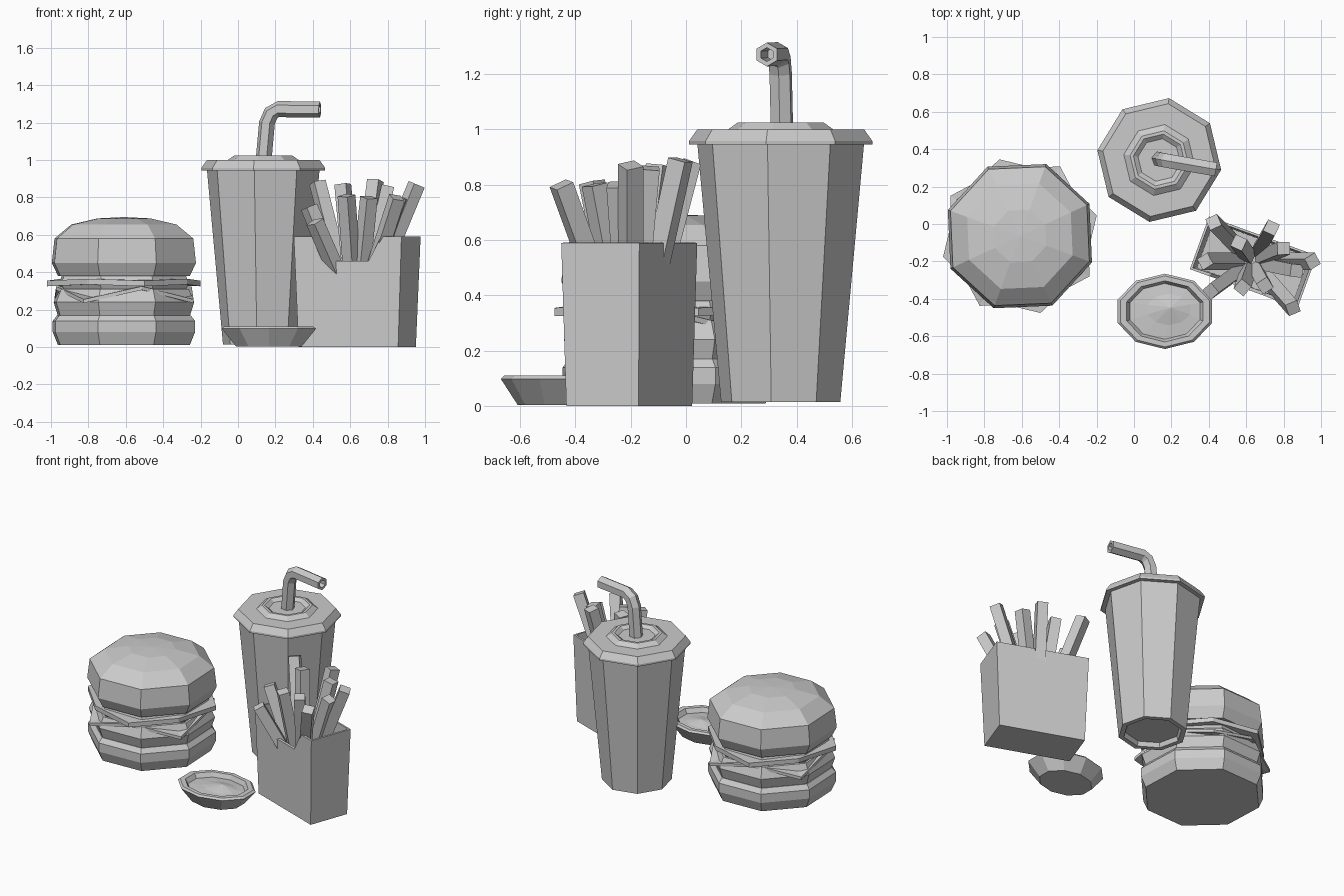
import bpy, bmesh
from math import sin, cos, pi, radians
from mathutils import Vector, Matrix

cube = bpy.data.objects.get("Cube")
if cube:
    bpy.data.objects.remove(cube)

grey = bpy.data.materials.new("plain_grey")
grey.use_nodes = True
COLOUR = (0.6, 0.6, 0.6, 1)
grey.diffuse_color = COLOUR
grey.node_tree.nodes["Principled BSDF"].inputs["Base Color"].default_value = COLOUR


def finish(name, bm):
    bmesh.ops.remove_doubles(bm, verts=bm.verts, dist=0.0005)
    bmesh.ops.recalc_face_normals(bm, faces=bm.faces)
    mesh = bpy.data.meshes.new(name)
    bm.to_mesh(mesh)
    bm.free()
    mesh.materials.append(grey)
    obj = bpy.data.objects.new(name, mesh)
    bpy.context.collection.objects.link(obj)
    return obj


def skin(name, rings):
    """Join rings of points into a closed surface with capped ends."""
    bm = bmesh.new()
    loops = [[bm.verts.new(p) for p in ring] for ring in rings]
    n = len(loops[0])
    for a, b in zip(loops, loops[1:]):
        for i in range(n):
            j = (i + 1) % n
            bm.faces.new((a[i], a[j], b[j], b[i]))
    bm.faces.new(loops[0][::-1])
    bm.faces.new(loops[-1])
    return finish(name, bm)


def ring(centre, r, z, sides, turn, squash=1):
    return [(centre[0] + r * cos(radians(turn) + 2 * pi * i / sides),
             centre[1] + r * squash * sin(radians(turn) + 2 * pi * i / sides), z)
            for i in range(sides)]


def lathe(name, centre, profile, sides, turn, squash=1):
    return skin(name, [ring(centre, r, z, sides, turn, squash) for r, z in profile])


def slice_layer(name, turn, corner, corner_z, middle, middle_z, thick):
    """Thin square slice whose corners hang at their own height."""
    rings = []
    for scale, lift in ((0.3, 0), (1, 0), (1, thick), (0.3, thick)):
        pts = []
        for i in range(8):
            r, z = ((middle, middle_z) if i % 2 else (corner, corner_z))
            if scale < 1:
                z = middle_z
            a = radians(turn + 45 * i)
            pts.append((BURGER[0] + r * scale * cos(a), BURGER[1] + r * scale * sin(a), z + lift))
        rings.append(pts)
    return skin(name, rings)


# Burger
BURGER = (-0.61, -0.065)
lathe("bottom_bun", BURGER, [(0.375, 0.01), (0.405, 0.08), (0.405, 0.14), (0.38, 0.17)], 8, 25)
lathe("patty", BURGER, [(0.375, 0.165), (0.4, 0.24), (0.37, 0.31)], 8, 25)
slice_layer("cheese", 60, 0.43, 0.235, 0.375, 0.305, 0.02)
lathe("tomato", BURGER, [(0.35, 0.3), (0.37, 0.34), (0.35, 0.39)], 8, 25)
slice_layer("lettuce", 15, 0.425, 0.325, 0.39, 0.335, 0.03)
lathe("top_bun", BURGER, [(0.375, 0.38), (0.41, 0.45), (0.395, 0.58), (0.3, 0.655),
                          (0.15, 0.688), (0, 0.695)], 8, 25)

# Cup with recessed base, and stepped lid
CUP = (0.135, 0.342)
lathe("cup", CUP, [(0, 0.045), (0.175, 0.045), (0.185, 0.015), (0.218, 0.015), (0.305, 0.95)], 8, -9)
lathe("lid", CUP, [(0, 0.945), (0.335, 0.945), (0.335, 0.958), (0.305, 1.0), (0.192, 1.0),
                   (0.158, 1.024), (0.14, 1.024), (0.115, 1.005), (0, 1.005)], 8, -9)

# Bent straw with a hollow end
path = [Vector(p) for p in ((0.135, 0.347, 0.98), (0.155, 0.342, 1.2), (0.177, 0.338, 1.25),
                            (0.215, 0.331, 1.272), (0.438, 0.292, 1.27))]
side = Vector((0.17, 0.985, 0)).normalized()
stations = []
for k, p in enumerate(path):
    tangent = (path[min(k + 1, len(path) - 1)] - path[max(k - 1, 0)]).normalized()
    stations.append((p, tangent, 0.043))
tip, direction, _ = stations[-1]
stations += [(tip, direction, 0.025), (tip - direction * 0.15, direction, 0.025)]
rings = []
for p, t, r in stations:
    up = side.cross(t).normalized()
    rings.append([p + r * (up * cos(i * pi / 3) + side * sin(i * pi / 3)) for i in range(6)])
skin("straw", rings)

# Fries carton: tapered sides, open top, notch in the front rim
BOX = Matrix.Translation((0.6375, -0.205, 0)) @ Matrix.Rotation(radians(-20), 4, "Z")
TOP, HX, HY = 0.59, 0.306, 0.15
bm = bmesh.new()


def corner(x, y, z):
    taper = 0.925 + 0.075 * z / TOP
    return bm.verts.new(BOX @ Vector((x * taper, y * taper, z)))


low = [corner(x, y, 0) for x, y in ((-HX, -HY), (HX, -HY), (HX, HY), (-HX, HY))]
high = [corner(x, y, TOP) for x, y in ((-HX, -HY), (HX, -HY), (HX, HY), (-HX, HY))]
notch = [corner(x, -HY, z) for x, z in ((0.19, TOP), (0.12, 0.46), (-0.12, 0.46), (-0.19, TOP))]
bm.faces.new(low[::-1])
for i in (1, 2, 3):
    j = (i + 1) % 4
    bm.faces.new((low[i], low[j], high[j], high[i]))
bm.faces.new([low[0], low[1], high[1]] + notch + [high[0]])
carton = finish("fries_carton", bm)
wall = carton.modifiers.new("wall", "SOLIDIFY")
wall.thickness = 0.018
wall.offset = -1

# Fries fan out from the middle of the carton
middle = Vector((0.63, -0.2, 0.32))
tips = [(0.425, 0.01, 0.88), (0.735, -0.02, 0.89), (0.955, -0.2, 0.87), (0.85, -0.45, 0.8),
        (0.41, -0.36, 0.67), (0.38, -0.2, 0.75), (0.58, -0.34, 0.81), (0.7, -0.33, 0.8),
        (0.56, -0.1, 0.87), (0.8, -0.13, 0.86), (0.87, -0.25, 0.8)]
for k, t in enumerate(tips):
    t = Vector(t)
    foot = middle + Vector(((t.x - middle.x) * 0.3, (t.y - middle.y) * 0.3, 0))
    axis = t - foot
    spin = axis.to_track_quat("Z", "Y").to_matrix().to_4x4()
    place = (Matrix.Translation((foot + t) / 2) @ spin
             @ Matrix.Rotation(radians(-20 + 25 * (k % 3)), 4, "Z")
             @ Matrix.Diagonal((0.068, 0.068, axis.length, 1)))
    bm = bmesh.new()
    bmesh.ops.create_cube(bm, size=1, matrix=place)
    finish(f"fry_{k + 1}", bm)

# Sauce dish and sauce
DISH = (0.165, -0.467)
lathe("sauce_dish", DISH, [(0, 0.004), (0.185, 0.004), (0.265, 0.098), (0.25, 0.11),
                           (0.215, 0.11), (0.19, 0.07), (0, 0.07)], 10, 90, 0.76)
sauce = [ring(DISH, 0.2, 0.08, 10, 90, 0.76),
         ring((DISH[0] + 0.02, DISH[1] + 0.01), 0.12, 0.086, 10, 90, 0.7),
         ring((DISH[0] + 0.03, DISH[1] + 0.02), 0, 0.108, 10, 90)]
skin("sauce", sauce)
